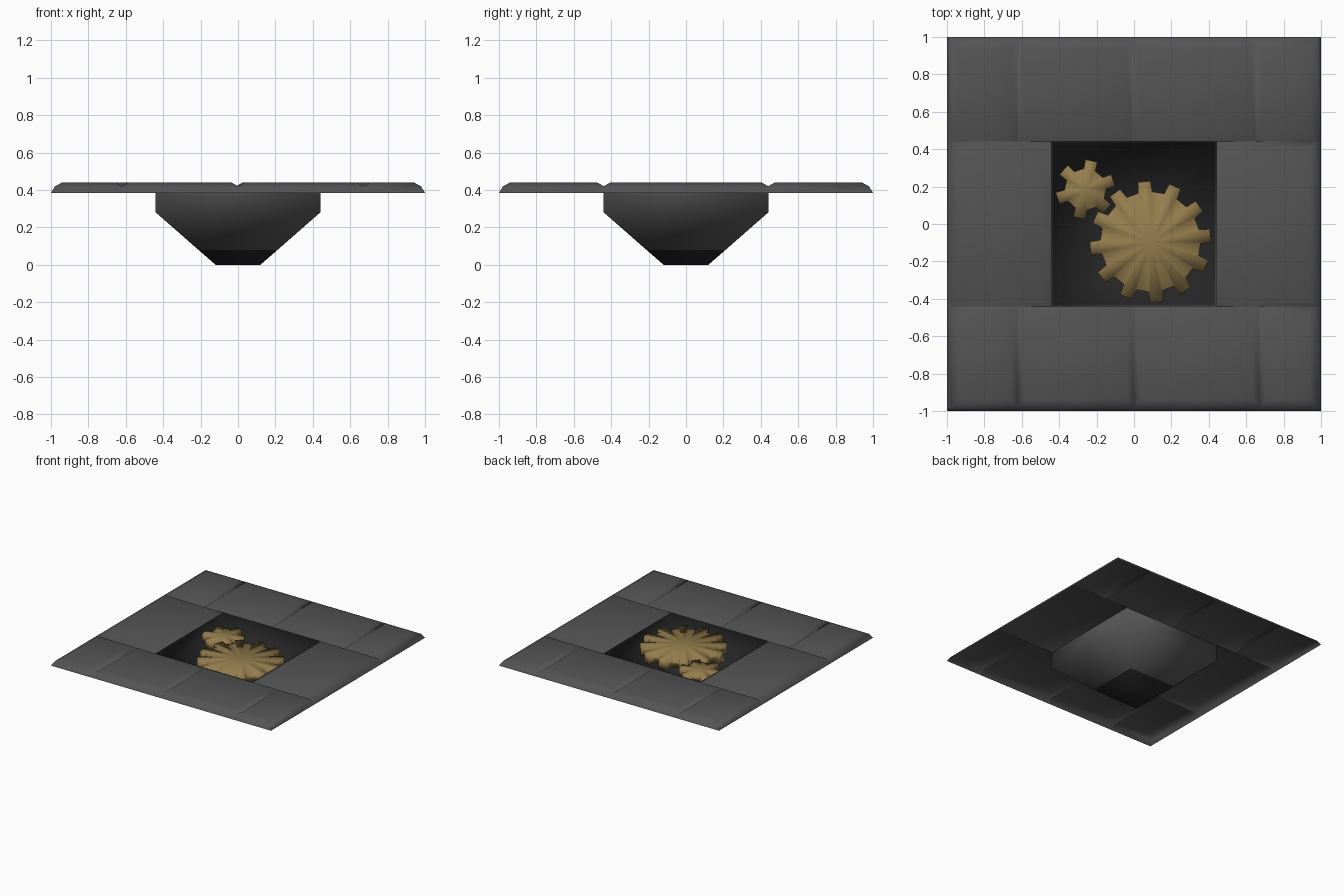
import bpy, math

if "Cube" in bpy.data.objects:
    bpy.data.objects.remove(bpy.data.objects["Cube"])


def material(name, rgb):
    m = bpy.data.materials.new(name)
    m.diffuse_color = (*rgb, 1)
    m.use_nodes = True
    m.node_tree.nodes["Principled BSDF"].inputs["Base Color"].default_value = m.diffuse_color
    return m


STONE = material("grey stone", (0.088, 0.088, 0.088))
DARK = material("dark pit", (0.02, 0.02, 0.02))
BRASS = material("old brass", (0.30, 0.205, 0.075))


def build(name, verts, faces, mats, angle=None):
    me = bpy.data.meshes.new(name)
    me.from_pydata(verts, [], faces)
    for m in mats:
        me.materials.append(m)
    ob = bpy.data.objects.new(name, me)
    bpy.context.collection.objects.link(ob)
    for p in me.polygons:
        p.use_smooth = True
    if angle:
        bpy.ops.object.select_all(action='DESELECT')
        ob.select_set(True)
        bpy.context.view_layer.objects.active = ob
        bpy.ops.object.shade_smooth_by_angle(angle=math.radians(angle))
    return ob


def slab(name, x0, x1, y0, y1):
    """Open-bottomed paving slab: rounded on the outer border, V-groove on inner sides."""
    outer = [abs(v) == 1 for v in (x0, x1, y0, y1)]

    def ring(out_inset, in_inset, z):
        a, b, c, d = [out_inset if o else in_inset for o in outer]
        return [(x0 + a, y0 + c, z), (x1 - b, y0 + c, z),
                (x1 - b, y1 - d, z), (x0 + a, y1 - d, z)]

    foot = [(x, y, 0.385 if max(abs(x), abs(y)) == 1 else 0.42) for x, y, _ in ring(0, 0, 0)]
    verts = foot + ring(0.022, 0, 0.42) + ring(0.06, 0.035, 0.44)
    faces = [(8, 9, 10, 11)]
    sides = [outer[2], outer[1], outer[3], outer[0]]
    for i in range(4):
        j = (i + 1) % 4
        faces.append((4 + i, 4 + j, 8 + j, 8 + i))
        if sides[i]:
            faces.append((i, j, 4 + j, 4 + i))
    build(name, verts, faces, [STONE], 60)


# paving slabs around the pit
P = 0.44
for row, y0, y1, cuts in (("back", P, 1, (-1, -0.62, -0.01, 0.65, 1)),
                          ("front", -1, -P, (-1, -0.62, 0.0, 0.67, 1))):
    for k in range(4):
        slab(f"{row}_slab_{k + 1}", cuts[k], cuts[k + 1], y0, y1)
slab("left_slab", -1, -P, -P, P)
slab("right_slab", P, 1, -P, P)


def pit(name, profile, inward, mats):
    """Square funnel from (half width, z) rings, closed at the bottom."""
    verts, faces = [], []
    for w, z in profile:
        verts += [(-w, -w, z), (w, -w, z), (w, w, z), (-w, w, z)]
    for r in range(len(profile) - 1):
        for i in range(4):
            j = (i + 1) % 4
            faces.append((4 * r + 4 + i, 4 * r + 4 + j, 4 * r + j, 4 * r + i))
    n = 4 * (len(profile) - 1)
    faces.append((n + 3, n + 2, n + 1, n))
    if inward:
        faces = [f[::-1] for f in faces]
    ob = build(name, verts, faces, mats)
    # lowest band and floor are dark
    if len(mats) > 1:
        for p in ob.data.polygons:
            p.material_index = 1 if p.center.z < 0.079 else 0


pit("pit_outer_shell", [(P, 0.42), (P, 0.28), (0.212, 0.08), (0.12, 0)], False, [STONE, DARK])
pit("pit_lining", [(P - 0.004, 0.42), (P - 0.004, 0.283), (0.118, 0.004)], True, [DARK])


def gear(name, cx, cy, r_in, r_out, teeth, phase, z0, z1):
    """Flat toothed wheel with fan-shaped, smooth-shaded faces."""
    pitch = 2 * math.pi / teeth
    outline = []
    for t in range(teeth):
        a = math.radians(phase) + t * pitch
        for f, r in ((-0.27, r_in), (-0.20, r_out), (0.20, r_out), (0.27, r_in)):
            outline.append((cx + r * math.cos(a + f * pitch), cy + r * math.sin(a + f * pitch)))
    n = len(outline)
    verts = [(x, y, z0) for x, y in outline] + [(x, y, z1) for x, y in outline]
    verts += [(cx, cy, z0), (cx, cy, z1)]
    faces = []
    for i in range(n):
        j = (i + 1) % n
        faces += [(i, j, n + j, n + i), (j, i, 2 * n), (n + i, n + j, 2 * n + 1)]
    build(name, verts, faces, [BRASS])


# the two meshing gears
gear("large_gear", 0.088, -0.095, 0.268, 0.325, 12, 6, 0.31, 0.39)
gear("small_gear", -0.26, 0.185, 0.112, 0.16, 6, 18, 0.32, 0.385)
